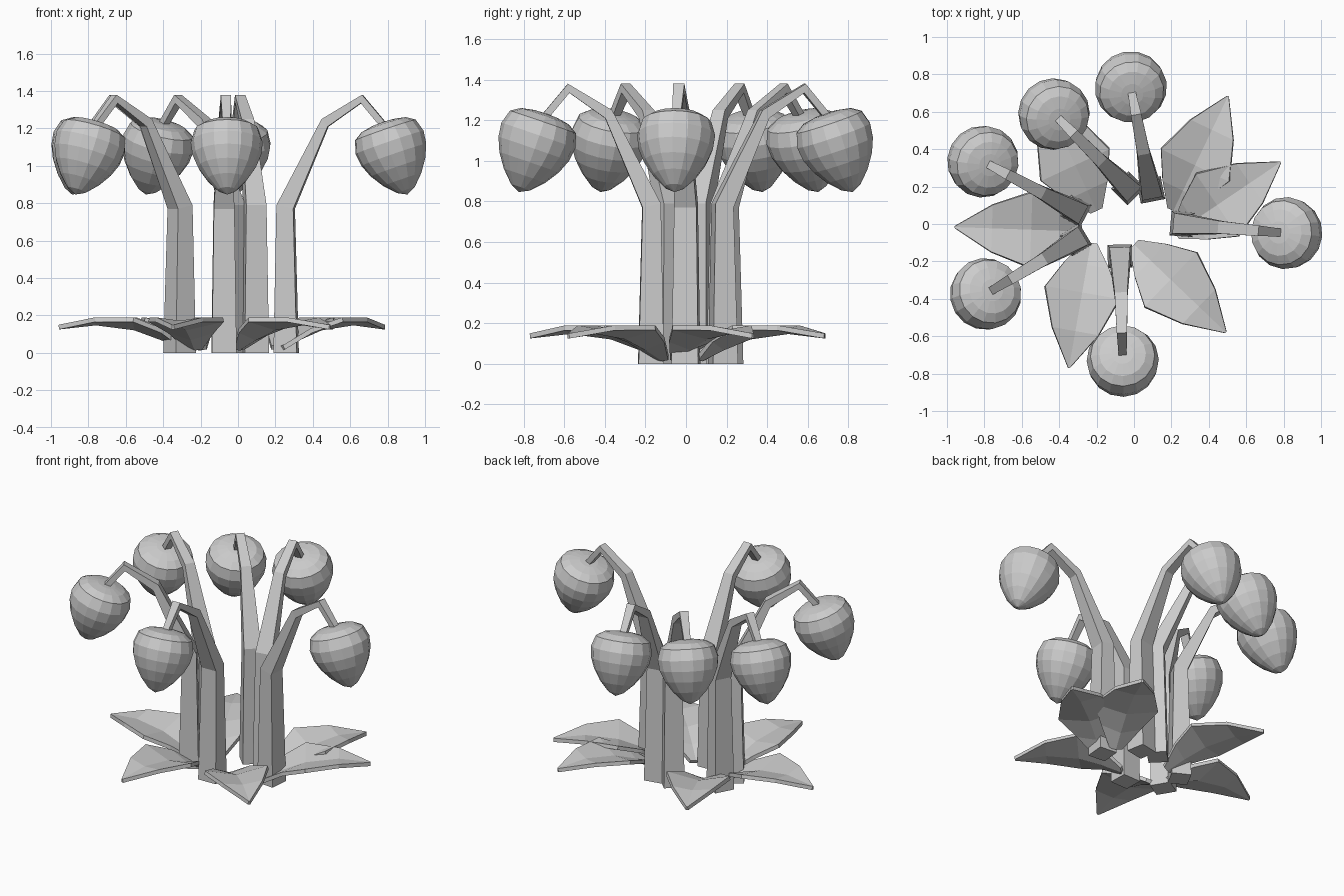
import bpy, bmesh
from math import radians, cos, sin, tau
from mathutils import Matrix, Vector

if "Cube" in bpy.data.objects:
    bpy.data.objects.remove(bpy.data.objects["Cube"])

grey = bpy.data.materials.new("plain_grey")
grey.use_nodes = True
grey.diffuse_color = (0.6, 0.6, 0.6, 1)
grey.node_tree.nodes["Principled BSDF"].inputs["Base Color"].default_value = (0.6, 0.6, 0.6, 1)


def make_mesh(name, bm):
    bmesh.ops.recalc_face_normals(bm, faces=bm.faces)
    mesh = bpy.data.meshes.new(name)
    bm.to_mesh(mesh)
    bm.free()
    mesh.materials.append(grey)
    return mesh


def place(name, mesh, x, y, angle):
    obj = bpy.data.objects.new(name, mesh)
    obj.location = (x, y, 0)
    obj.rotation_euler.z = radians(angle)
    bpy.context.collection.objects.link(obj)
    return obj


def loft(bm, rings, closed=True):
    """Join successive rings of points with quads."""
    rows = [[bm.verts.new(p) for p in ring] for ring in rings]
    n = len(rows[0])
    for a, b in zip(rows, rows[1:]):
        for i in range(n if closed else n - 1):
            j = (i + 1) % n
            bm.faces.new((a[i], a[j], b[j], b[i]))
    return rows


# Stalk: tapering four-sided bar that leans outward and droops at the end
def stalk_mesh():
    # inner/upper point, outer/lower point, half width
    sections = [((-.06, 0), (.065, 0), .066),
                ((-.045, .79), (.045, .77), .055),
                ((.195, 1.25), (.228, 1.21), .034),
                ((.412, 1.38), (.405, 1.335), .028),
                ((.555, 1.21), (.525, 1.19), .02)]
    bm = bmesh.new()
    rows = loft(bm, [[(a[0], -w, a[1]), (a[0], w, a[1]),
                      (b[0], w, b[1]), (b[0], -w, b[1])] for a, b, w in sections])
    bm.faces.new(rows[0])
    bm.faces.new(rows[-1])
    return make_mesh("stalk", bm)


# Berry: a turned profile, tilted so that its point swings outward
def berry_mesh():
    profile = [(.06, .012), (.125, 0), (.172, -.03), (.193, -.10), (.184, -.17),
               (.155, -.24), (.108, -.31), (.05, -.37)]
    sides = 16
    bm = bmesh.new()
    rows = loft(bm, [[(r * cos(tau * i / sides), r * sin(tau * i / sides), z)
                      for i in range(sides)] for r, z in profile])
    for row, z in ((rows[0], .015), (rows[-1], -.395)):
        pole = bm.verts.new((0, 0, z))
        for i in range(sides):
            bm.faces.new((row[i], row[(i + 1) % sides], pole))
    tilt = Matrix.Translation((.525, 0, 1.22)) @ Matrix.Rotation(radians(-19), 4, "Y")
    bm.transform(tilt)
    return make_mesh("berry", bm)


# Leaf: a shallow trough with a pointed end
def leaf_mesh():
    # distance, half width, centre height, edge height
    spans = [(0, .035, .035, .04), (.12, .12, .09, .13), (.27, .2, .145, .19),
             (.48, .125, .172, .19), (.68, .004, .15, .15)]
    bm = bmesh.new()
    loft(bm, [[(s, -w, e), (s, 0, c), (s, w, e)] for s, w, c, e in spans], closed=False)
    mesh = make_mesh("leaf", bm)
    if mesh.polygons[0].normal.z < 0:
        mesh.flip_normals()
    return mesh


# Six stalks, each with its berry
stalk, berry = stalk_mesh(), berry_mesh()
spots = [(.09, .18, 101), (-.03, .19, 135), (-.31, .07, 152),
         (-.31, -.085, 211), (-.075, -.17, 271.5), (.255, 0, -5)]
for number, spot in enumerate(spots, 1):
    place(f"stalk_{number}", stalk, *spot)
    place(f"berry_{number}", berry, *spot)

# Six leaves spread around the foot
leaf = leaf_mesh()
leaf_spots = [(.21, .07, 64.5), (.22, -.05, 34), (0, -.11, -43.7),
              (-.23, -.10, 260), (-.28, -.04, 178), (-.20, .07, 115)]
for number, spot in enumerate(leaf_spots, 1):
    obj = place(f"leaf_{number}", leaf, *spot)
    solid = obj.modifiers.new("thickness", "SOLIDIFY")
    solid.thickness = .025
    solid.offset = -1
